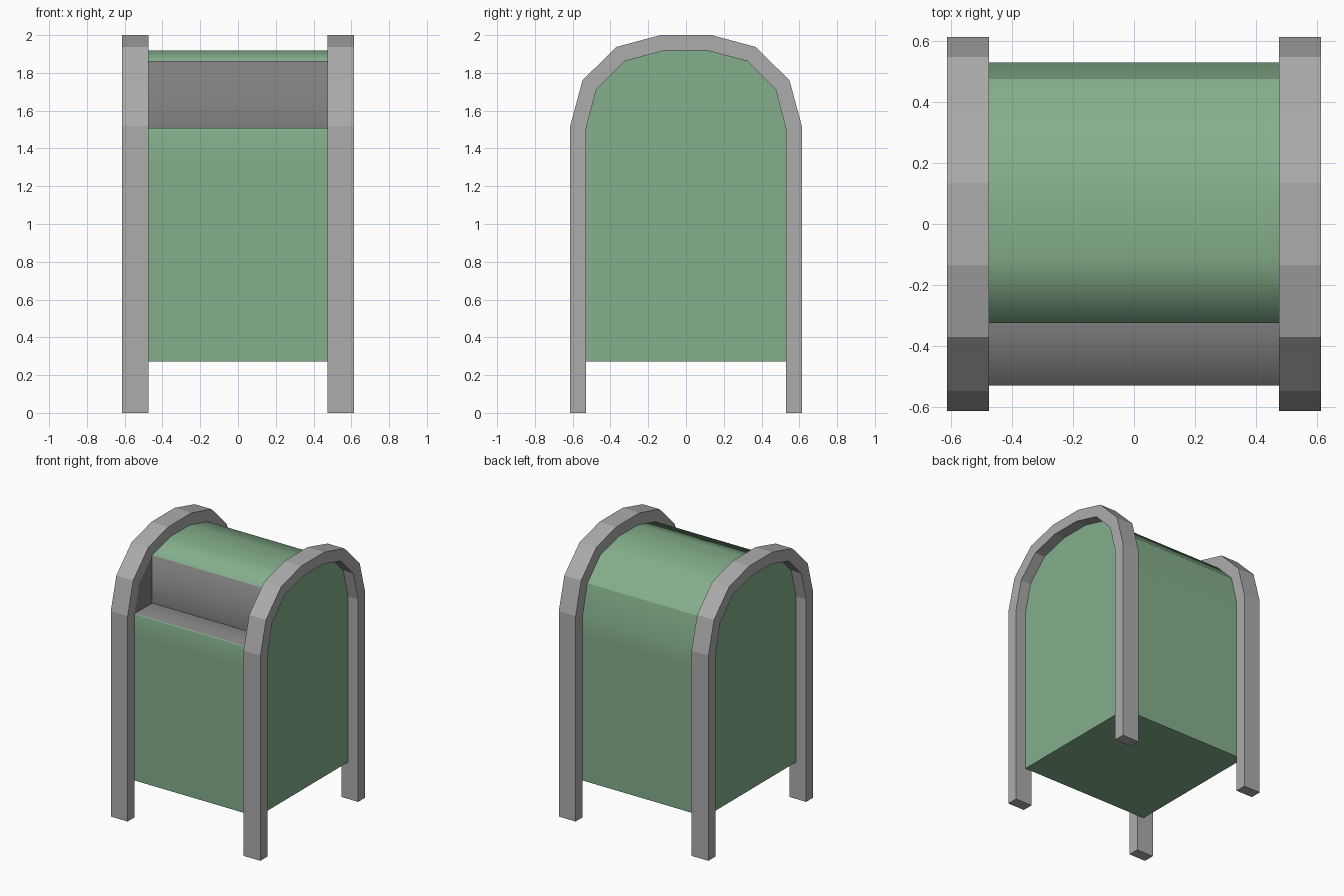
import bpy
from math import radians

if "Cube" in bpy.data.objects:
    bpy.data.objects.remove(bpy.data.objects["Cube"])


def material(name, color):
    mat = bpy.data.materials.new(name)
    mat.diffuse_color = (*color, 1)
    mat.use_nodes = True
    mat.node_tree.nodes["Principled BSDF"].inputs["Base Color"].default_value = mat.diffuse_color
    return mat


def link(name, verts, faces, *materials):
    mesh = bpy.data.meshes.new(name)
    mesh.from_pydata(verts, [], faces)
    mesh.update()
    for mat in materials:
        mesh.materials.append(mat)
    obj = bpy.data.objects.new(name, mesh)
    bpy.context.collection.objects.link(obj)
    return obj


def prism(name, profile, caps, x0, x1, *materials):
    """Extrude a counter-clockwise (y, z) profile along x; caps is the list of
    profile points (same plane) used for each end."""
    n, m = len(profile), len(caps)
    verts = [(x, y, z) for x in (x1, x0) for y, z in profile]
    faces = [(i, i + n, (i + 1) % n + n, (i + 1) % n) for i in range(n)]
    verts += [(x, y, z) for x in (x1, x0) for y, z in caps]
    faces.append(tuple(range(2 * n, 2 * n + m)))
    faces.append(tuple(range(2 * n + 2 * m - 1, 2 * n + m - 1, -1)))
    return link(name, verts, faces, *materials)


def mirrored(half):
    """Complete an arch from its +y half."""
    return half + [(-y, z) for y, z in reversed(half)]


green = material("green_paint", (0.231, 0.427, 0.261))
grey = material("grey_metal", (0.414, 0.414, 0.414))
dark = material("dark_metal", (0.21, 0.21, 0.21))

# Arched leg frames, one on each side
outer = mirrored([(0.613, 0), (0.613, 1.52), (0.548, 1.76), (0.37, 1.937), (0.135, 2.0)])
inner_half = [(0.53, 1.5), (0.475, 1.712), (0.325, 1.862), (0.115, 1.918)]
inner = mirrored([(0.53, 0)] + inner_half)
loop = outer + inner[::-1]
frame = prism("leg_frames", loop, loop, 0.475, 0.613, grey)
frame.modifiers.new("Mirror", 'MIRROR')

# Green body with a dark notch (back wall and floor) at the front
arch = mirrored(inner_half)
base = [(-0.53, 0.272), (0.53, 0.272), (0.53, 1.34)]
lip = (-0.5275, 1.508)
corner = (-0.325, 1.508)
profile = base + arch[:-2] + [corner, lip, arch[-1], (-0.53, 1.34)]
body = prism("body", profile, base + arch + [(-0.53, 1.34)], -0.53, 0.53, green, dark)
wall = profile.index(corner) - 1
for i in (wall, wall + 1):
    body.data.polygons[i].material_index = 1

# Smooth the body, keeping square corners and the rear shoulder crease sharp
body.data.shade_smooth()
body.data.set_sharp_from_angle(angle=radians(80))
crease = profile.index((0.475, 1.712))
for edge in body.data.edges:
    if set(edge.vertices) == {crease, crease + len(profile)}:
        edge.use_edge_sharp = True

# Dark cheeks closing the ends of the notch
section = [arch[-3], corner, lip, arch[-2]]
verts = [(x, y, z) for x in (0.475, -0.475) for y, z in section]
link("recess_cheeks", verts, [(0, 1, 2, 3), (7, 6, 5, 4)], dark)
